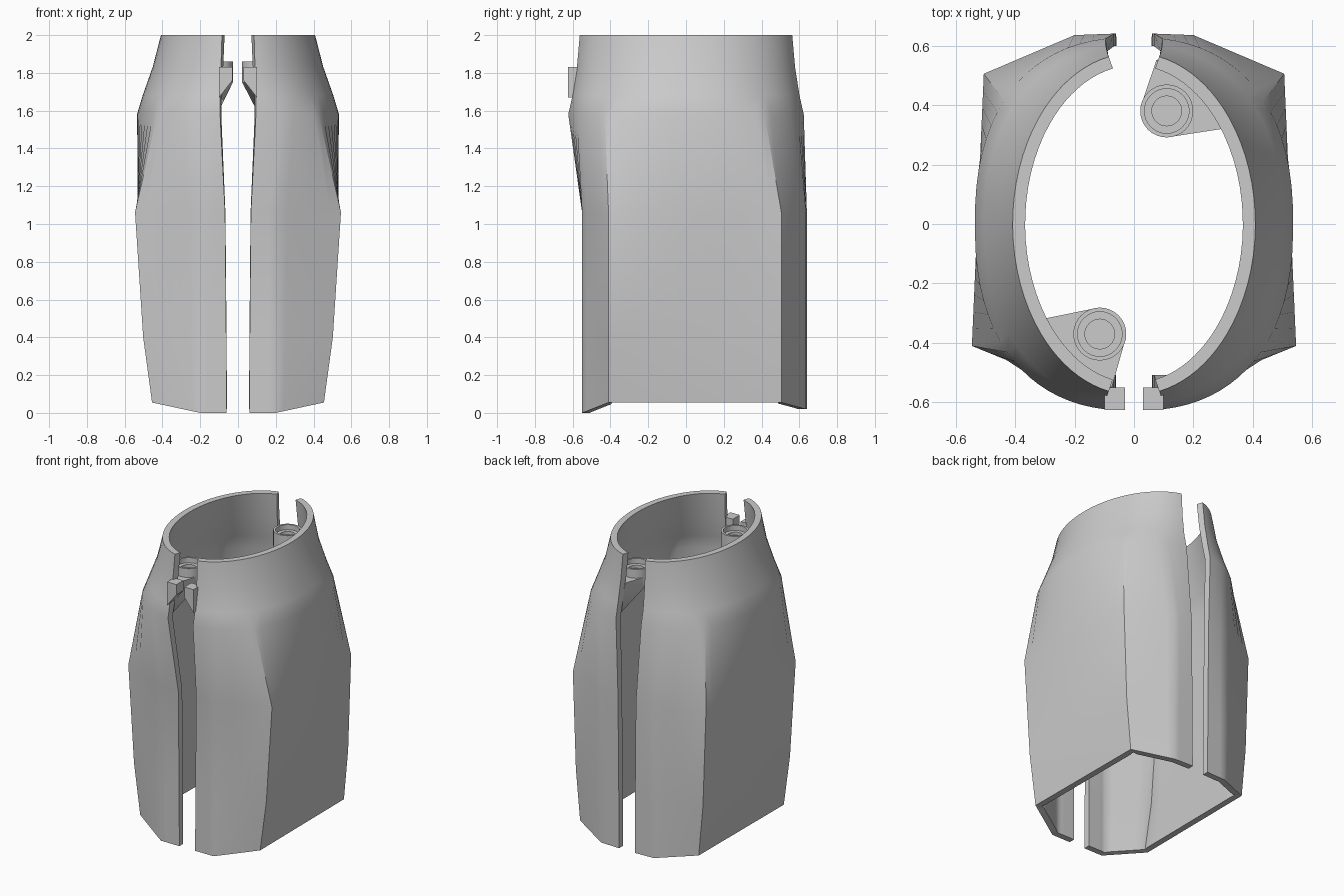
import bpy, bmesh, math
from mathutils import Vector, Matrix

cube = bpy.data.objects.get("Cube")
if cube:
    bpy.data.objects.remove(cube)

grey = bpy.data.materials.new("plain_grey")
grey.use_nodes = True
grey.diffuse_color = (0.6, 0.6, 0.6, 1)
grey.node_tree.nodes["Principled BSDF"].inputs["Base Color"].default_value = (0.6, 0.6, 0.6, 1)

WALL = 0.042
N_END, N_SIDE = 10, 16


def finish(bm, name, smooth=True):
    bmesh.ops.recalc_face_normals(bm, faces=bm.faces)
    mesh = bpy.data.meshes.new(name)
    bm.to_mesh(mesh)
    bm.free()
    obj = bpy.data.objects.new(name, mesh)
    bpy.context.collection.objects.link(obj)
    mesh.materials.append(grey)
    if smooth:
        bpy.ops.object.select_all(action='DESELECT')
        bpy.context.view_layer.objects.active = obj
        obj.select_set(True)
        bpy.ops.object.shade_smooth_by_angle(angle=math.radians(32))
    return obj


def oval_ring(z, a, b, power, edge):
    """Rounded section, from the front slot edge round to the back slot edge."""
    start = math.asin((edge / a) ** (power / 2))
    front, back = math.radians(50), math.radians(128)
    stops = [(start, front, N_END), (front, back, N_SIDE), (back, math.pi - start, N_END)]
    angles = [p + (q - p) * i / n for p, q, n in stops for i in range(n)] + [math.pi - start]
    ring = []
    for t in angles:
        s, c = math.sin(t), -math.cos(t)
        y = math.copysign(abs(c) ** (2 / power), c)
        ring.append(Vector((a * s ** (2 / power), b * y, z)))
    return ring


def angular_ring(z, front_x, back_x, edge, hem=False):
    """Six-sided section with crisp corners; the hem dips at the slots."""
    low_f, low_b = (0.0, 0.02) if hem else (z, z)
    path = [Vector((edge, -0.55, low_f)), Vector((0.2, -0.55, low_f)),
            Vector((front_x, -0.41, z)), Vector((back_x, 0.505, z)),
            Vector((0.2, 0.635, low_b)), Vector((edge, 0.64, low_b))]
    counts = [4, N_END - 4, N_SIDE, N_END - 4, 4]
    ring = [path[k].lerp(path[k + 1], i / n) for k, n in enumerate(counts) for i in range(n)]
    return ring + [path[-1]]


def inset(ring):
    """Moves a section inward by the wall thickness."""
    inner = []
    for i, p in enumerate(ring):
        d = ring[min(i + 1, len(ring) - 1)] - ring[max(i - 1, 0)]
        normal = Vector((-d.y, d.x, 0)).normalized()
        inner.append(p + normal * WALL)
    return inner


# Half shell: closed wall lofted through the sections, from hem to rim
rings = [
    angular_ring(0.055, 0.455, 0.45, 0.06, hem=True),
    angular_ring(0.4, 0.502, 0.482, 0.062),
    angular_ring(1.06, 0.545, 0.505, 0.068),
    oval_ring(1.58, 0.535, 0.628, 2.35, 0.095),
    oval_ring(1.68, 0.505, 0.608, 2.2, 0.095),
    oval_ring(1.83, 0.452, 0.588, 2.05, 0.09),
    oval_ring(2.0, 0.408, 0.575, 2.0, 0.085),
]


def shell_half(name, side):
    bm = bmesh.new()
    loops = []
    for ring in rings:
        loop = ring + inset(ring)[::-1]
        loops.append([bm.verts.new((side * p.x, p.y, p.z)) for p in loop])
    size = len(loops[0])
    for low, high in zip(loops, loops[1:]):
        for i in range(size):
            j = (i + 1) % size
            bm.faces.new((low[i], low[j], high[j], high[i]))
    for loop in (loops[0], loops[-1]):
        for i in range(size // 2 - 1):
            bm.faces.new((loop[i], loop[i + 1], loop[size - 2 - i], loop[size - 1 - i]))
    finish(bm, name)


def hull(name, points, turn=None):
    bm = bmesh.new()
    for p in points:
        bm.verts.new(p)
    result = bmesh.ops.convex_hull(bm, input=bm.verts)
    loose = set(result["geom_interior"] + result["geom_unused"])
    bmesh.ops.delete(bm, geom=[v for v in loose if isinstance(v, bmesh.types.BMVert)],
                     context='VERTS')
    if turn:
        bm.transform(turn)
    finish(bm, name)


def circle(cx, cy, r, z, n=32):
    return [(cx + r * math.cos(math.tau * i / n), cy + r * math.sin(math.tau * i / n), z)
            for i in range(n)]


def screw_boss(name, cx, cy, turn):
    # Cup with a shallow stepped socket
    bm = bmesh.new()
    profile = [(0.089, 1.75), (0.089, 1.86), (0.075, 1.86), (0.075, 1.825),
               (0.05, 1.825), (0.05, 1.805)]
    loops = [[bm.verts.new(p) for p in circle(cx, cy, r, z)] for r, z in profile]
    for a, b in zip(loops, loops[1:]):
        for i in range(len(a)):
            j = (i + 1) % len(a)
            bm.faces.new((a[i], a[j], b[j], b[i]))
    bm.faces.new(loops[0])
    bm.faces.new(loops[-1])
    bm.transform(turn)
    finish(bm, name)
    # Sloping web joining the cup to the wall
    wall = [(0.35, 0.328, 1.8), (0.25, 0.47, 1.8), (0.075, 0.55, 1.8),
            (0.42, 0.36, 1.58), (0.3, 0.5, 1.58), (0.11, 0.57, 1.58)]
    hull(name + "_web", circle(cx, cy, 0.088, 1.8) + circle(cx, cy, 0.088, 1.75) + wall, turn)


for label, side in (("left", 1), ("right", -1)):
    shell_half(label + "_shell", side)
    # Small wedge-shaped catch beside the front slot
    tab = [(side * x, y, z) for y in (-0.625, -0.55)
           for x, z in ((0.03, 1.83), (0.1, 1.83), (0.03, 1.76), (0.1, 1.67))]
    hull(label + "_front_catch", tab)

screw_boss("back_boss", 0.11, 0.38, Matrix.Identity(4))
screw_boss("front_boss", 0.115, 0.37, Matrix.Rotation(math.pi, 4, 'Z'))
